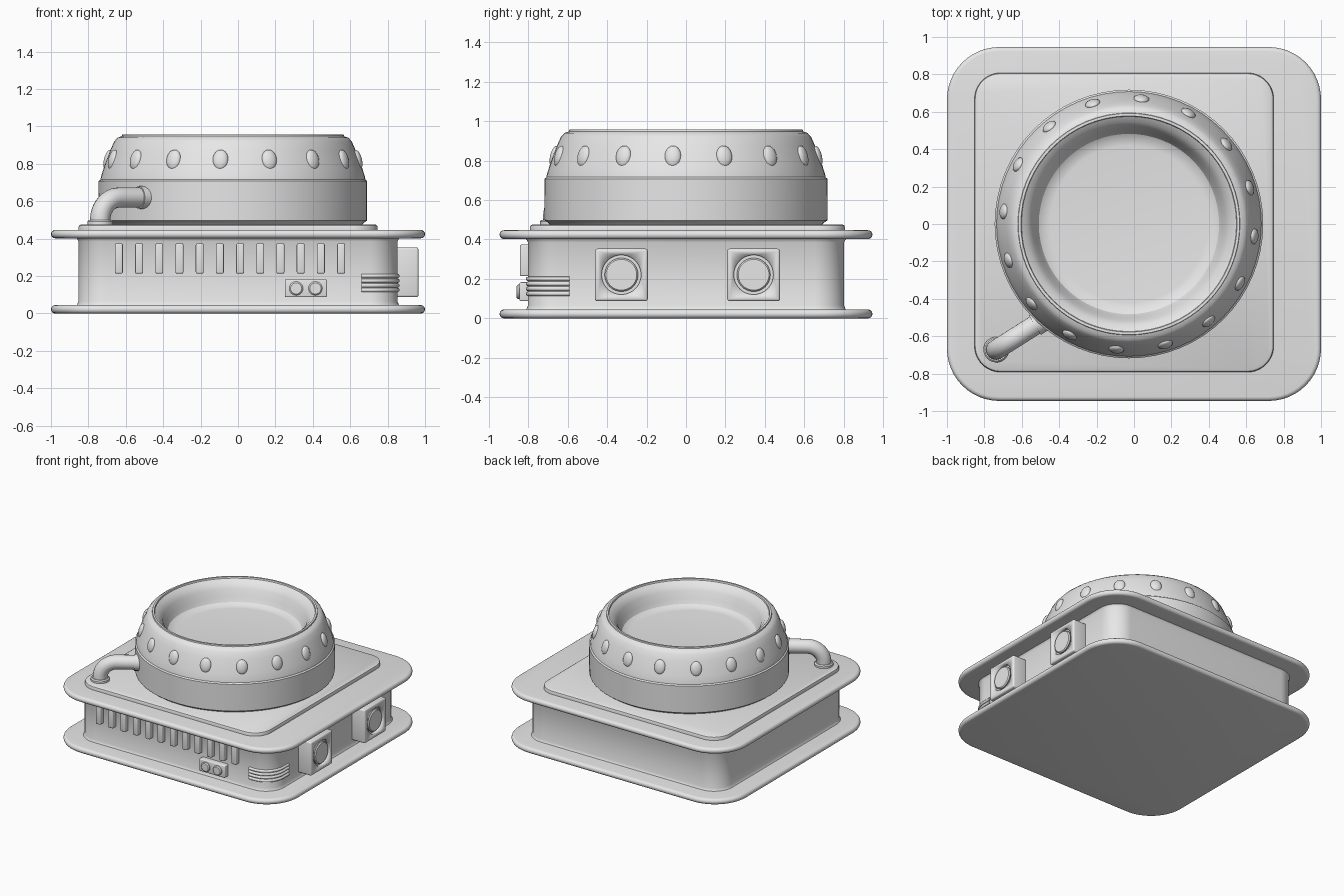
import bpy, bmesh, math
from mathutils import Vector

if "Cube" in bpy.data.objects:
    bpy.data.objects.remove(bpy.data.objects["Cube"])

grey = bpy.data.materials.new("plain_grey")
grey.diffuse_color = (0.8, 0.8, 0.8, 1)
grey.use_nodes = True
grey.node_tree.nodes["Principled BSDF"].inputs["Base Color"].default_value = grey.diffuse_color


def finish(ob, angle=35):
    ob.data.materials.clear()
    ob.data.materials.append(grey)
    bpy.ops.object.select_all(action='DESELECT')
    ob.select_set(True)
    bpy.context.view_layer.objects.active = ob
    bpy.ops.object.shade_smooth_by_angle(angle=math.radians(angle))
    return ob


def from_bm(name, bm, angle=35):
    bmesh.ops.recalc_face_normals(bm, faces=bm.faces)
    me = bpy.data.meshes.new(name)
    bm.to_mesh(me)
    bm.free()
    ob = bpy.data.objects.new(name, me)
    bpy.context.collection.objects.link(ob)
    return finish(ob, angle)


def rounded_rect(hx, hy, r, n=12):
    pts = []
    for q, (sx, sy) in enumerate(((1, 1), (-1, 1), (-1, -1), (1, -1))):
        for i in range(n + 1):
            a = math.pi / 2 * (q + i / n)
            pts.append((sx * (hx - r) + r * math.cos(a), sy * (hy - r) + r * math.sin(a)))
    return pts


def slab(name, cx, cy, hx, hy, r, profile):
    """Rounded rectangle lofted through (inset, z) steps and capped."""
    bm = bmesh.new()
    rings = [[bm.verts.new((cx + x, cy + y, z)) for x, y in rounded_rect(hx - d, hy - d, r - d)]
             for d, z in profile]
    n = len(rings[0])
    for a, b in zip(rings, rings[1:]):
        for i in range(n):
            bm.faces.new((a[i], a[(i + 1) % n], b[(i + 1) % n], b[i]))
    bm.faces.new(rings[0])
    bm.faces.new(rings[-1])
    return from_bm(name, bm)


def lathe(name, profile, loc, rot=(0, 0, 0), steps=64, angle=35):
    """Profile of (radius, height) spun around local z."""
    bm = bmesh.new()
    vs = [bm.verts.new((r, 0, z)) for r, z in profile]
    es = [bm.edges.new(p) for p in zip(vs, vs[1:])]
    bmesh.ops.spin(bm, geom=vs + es, cent=(0, 0, 0), axis=(0, 0, 1),
                   angle=2 * math.pi, steps=steps, use_duplicate=False)
    bmesh.ops.remove_doubles(bm, verts=bm.verts, dist=1e-5)
    ob = from_bm(name, bm, angle)
    ob.location, ob.rotation_euler = loc, rot
    return ob


def box(name, lo, hi, bevel):
    bm = bmesh.new()
    bmesh.ops.create_cube(bm, size=1)
    for v in bm.verts:
        v.co = [l + (c + 0.5) * (h - l) for c, l, h in zip(v.co, lo, hi)]
    bmesh.ops.bevel(bm, geom=bm.edges[:], offset=bevel, segments=3, profile=0.5, affect='EDGES')
    return from_bm(name, bm)


def tube(name, pts, radius):
    cu = bpy.data.curves.new(name, 'CURVE')
    cu.dimensions = '3D'
    cu.bevel_depth, cu.bevel_resolution, cu.use_fill_caps = radius, 6, True
    sp = cu.splines.new('POLY')
    sp.points.add(len(pts) - 1)
    for p, co in zip(sp.points, pts):
        p.co = (*co, 1)
    ob = bpy.data.objects.new(name, cu)
    bpy.context.collection.objects.link(ob)
    bpy.ops.object.select_all(action='DESELECT')
    ob.select_set(True)
    bpy.context.view_layer.objects.active = ob
    bpy.ops.object.convert(target='MESH')
    return finish(bpy.context.view_layer.objects.active)


# Base and top plates with fully rounded rims
R = 0.0225
for name, z in (("bottom_plate", 0), ("top_plate", 0.402)):
    rim = [(R - R * math.cos(a), z + R + R * math.sin(a))
           for a in (math.radians(-90 + 22.5 * i) for i in range(9))]
    slab(name, 0, 0, 1, 0.946, 0.28, rim)

# Housing between the plates, with small flares, and raised deck on top
slab("housing", 0, 0, 0.853, 0.802, 0.15,
     [(-0.012, 0.04), (-0.006, 0.05), (0, 0.065), (0, 0.385), (-0.006, 0.397), (-0.012, 0.405)])
slab("deck_panel", -0.053, 0.008, 0.8, 0.8, 0.14,
     [(0, 0.44), (0, 0.46), (0.004, 0.471), (0.014, 0.477)])

# Round basin: outer wall, seam, sloping shoulder, lip and inner bowl
DX = -0.027
lathe("basin", [(0, 0.475), (0.69, 0.475), (0.70, 0.485), (0.717, 0.496), (0.718, 0.708),
                (0.708, 0.716), (0.706, 0.73), (0.692, 0.775), (0.675, 0.825), (0.655, 0.875),
                (0.635, 0.92), (0.617, 0.94), (0.594, 0.948), (0.592, 0.957), (0.578, 0.957),
                (0.575, 0.946), (0.545, 0.928), (0.518, 0.89), (0.5, 0.835), (0.482, 0.8),
                (0.455, 0.784), (0.42, 0.78), (0, 0.78)], (DX, 0, 0), angle=30)

# Sixteen oval studs around the shoulder
for i in range(16):
    a = math.radians(84.3 + 22.5 * i)
    bm = bmesh.new()
    bmesh.ops.create_uvsphere(bm, u_segments=16, v_segments=10, radius=1)
    bmesh.ops.scale(bm, vec=(0.022, 0.042, 0.055), verts=bm.verts)
    ob = from_bm("shoulder_stud", bm, 60)
    ob.location = (DX + 0.671 * math.cos(a), 0.671 * math.sin(a), 0.822)
    ob.rotation_euler = (0, math.radians(-14), a)

# Elbow pipe from deck to basin wall, with flanges
base, d = Vector((-0.737, -0.672, 0.47)), Vector((0.845, 0.535, 0))
path = [base]
for i in range(13):
    t = math.pi / 2 * i / 12
    path.append(base + Vector((0, 0, 0.03 + 0.12 * math.sin(t))) + d * 0.12 * (1 - math.cos(t)))
end = base + d * 0.27 + Vector((0, 0, 0.15))
path.append(end + d * 0.06)
tube("elbow_pipe", path, 0.054)
tube("pipe_collar", [end - d * 0.025, end + d * 0.06], 0.061)
lathe("pipe_flange", [(0, 0), (0.068, 0), (0.068, 0.022), (0.06, 0.03), (0, 0.03)], base, steps=32)

# Row of vent bars on the front
for i in range(12):
    x = -0.637 + 0.108 * i
    box("vent_bar", (x - 0.021, -0.842, 0.214), (x + 0.021, -0.78, 0.374), 0.007)

# Front control panel with two buttons
box("control_panel", (0.25, -0.845, 0.087), (0.476, -0.78, 0.183), 0.007)
for x in (0.311, 0.414):
    lathe("control_button", [(0, 0), (0.037, 0), (0.037, 0.022), (0.03, 0.029), (0, 0.029)],
          (x, -0.83, 0.134), (math.pi / 2, 0, 0), 24)

# Ribs wrapped around the front right corner
for z in (0.2, 0.175, 0.15, 0.125):
    arc = [(0.703 + 0.15 * math.cos(t), -0.652 + 0.15 * math.sin(t), z)
           for t in (math.radians(-90 + 7.5 * i) for i in range(13))]
    tube("corner_rib", [(0.66, -0.802, z)] + arc + [(0.853, -0.59, z)], 0.011)

# Two side boxes, each with a round recess and a knob inside
for y in (-0.328, 0.343):
    b = box("side_box", (0.83, y - 0.134, 0.087), (0.965, y + 0.134, 0.353), 0.012)
    turn = (0, math.pi / 2, 0)
    cut = lathe("recess_cutter", [(0, 0), (0.1, 0), (0.1, 0.1), (0, 0.1)], (0.94, y, 0.221), turn, 40)
    cut.hide_render = True
    cut.hide_set(True)
    m = b.modifiers.new("recess", 'BOOLEAN')
    m.operation, m.object, m.solver = 'DIFFERENCE', cut, 'EXACT'
    lathe("side_knob", [(0, 0), (0.085, 0), (0.085, 0.026), (0.078, 0.033), (0, 0.033)],
          (0.932, y, 0.221), turn, 40)
